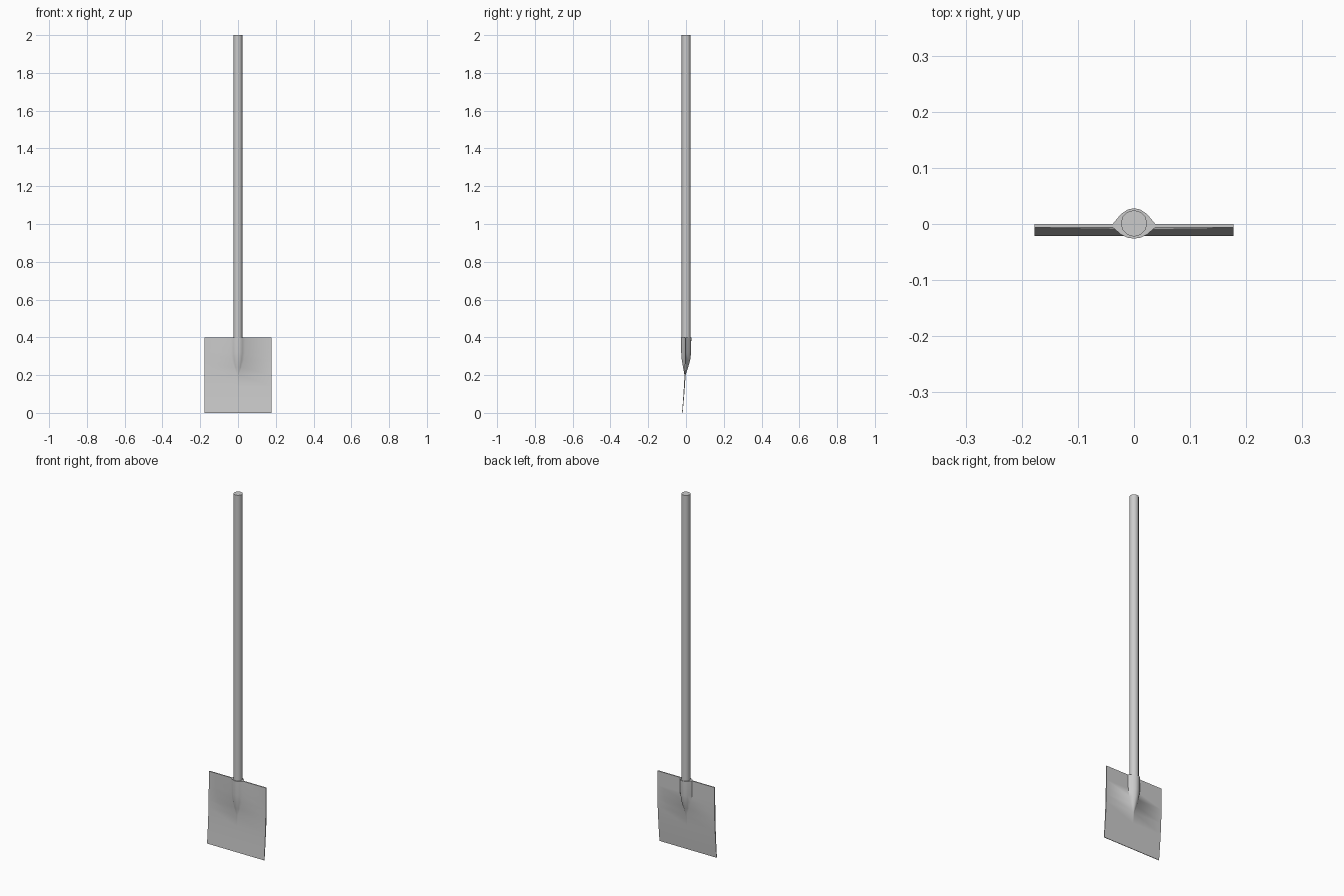
import bpy, bmesh, math

if "Cube" in bpy.data.objects:
    bpy.data.objects.remove(bpy.data.objects["Cube"])


def finish(bm, name, angle):
    bmesh.ops.recalc_face_normals(bm, faces=bm.faces[:])
    me = bpy.data.meshes.new(name)
    bm.to_mesh(me)
    bm.free()
    ob = bpy.data.objects.new(name, me)
    bpy.context.collection.objects.link(ob)
    bpy.ops.object.select_all(action='DESELECT')
    ob.select_set(True)
    bpy.context.view_layer.objects.active = ob
    bpy.ops.object.shade_smooth_by_angle(angle=math.radians(angle))
    return ob


# Blade with integral socket: closed cross-sections lofted upward
# each row: z, sheet centre y, half thickness, socket half width, bulge amount
HALF = 0.177
rows = [
    (0.00, -0.0195, 0.0015, 0.004, 0.0),
    (0.07, -0.0135, 0.0020, 0.004, 0.0),
    (0.14, -0.0085, 0.0025, 0.004, 0.0),
    (0.20, -0.0050, 0.0030, 0.004, 0.0),
    (0.24, -0.0040, 0.0030, 0.019, 0.42),
    (0.28, -0.0032, 0.0030, 0.031, 0.80),
    (0.32, -0.0030, 0.0030, 0.037, 0.97),
    (0.40, -0.0030, 0.0030, 0.038, 1.0),
]
# socket profile: fraction of half width, fraction of bulge height
bump = [(-1, 0), (-0.62, 0.62), (-0.3, 0.92), (0, 1), (0.3, 0.92), (0.62, 0.62), (1, 0)]

bm = bmesh.new()
rings = []
for z, y, t, w, s in rows:
    back = [(-HALF, y + t)] + [(f * w, y + t + h * s * 0.028) for f, h in bump] + [(HALF, y + t)]
    front = [(-HALF, y - t)] + [(f * w, y - t - h * s * 0.020) for f, h in bump] + [(HALF, y - t)]
    rings.append([bm.verts.new((px, py, z)) for px, py in back + front[::-1]])
n = len(rings[0])
for a, b in zip(rings, rings[1:]):
    for i in range(n):
        j = (i + 1) % n
        bm.faces.new((a[i], a[j], b[j], b[i]))
# end strips
half = n // 2
for r in (rings[0], rings[-1]):
    for i in range(half - 1):
        bm.faces.new((r[i], r[i + 1], r[n - 2 - i], r[n - 1 - i]))
finish(bm, "blade", 50)

# Long round shaft seated in the socket
bm = bmesh.new()
bmesh.ops.create_cone(bm, cap_ends=True, segments=12, radius1=0.0235, radius2=0.0235, depth=1.62)
bmesh.ops.translate(bm, verts=bm.verts[:], vec=(0, 0.001, 0.38 + 0.81))
finish(bm, "shaft", 40)
